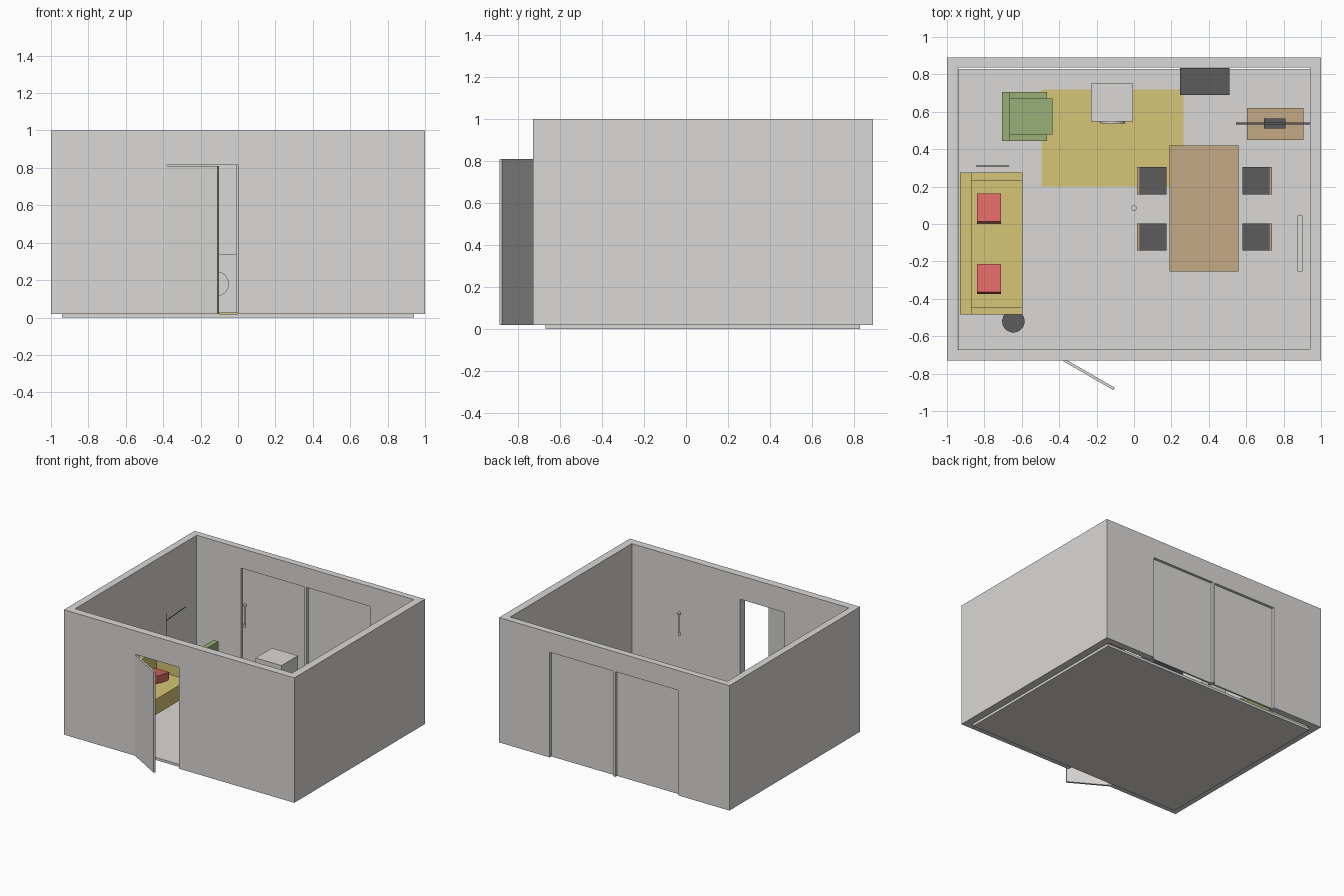
import bpy, math
from mathutils import Vector

default = bpy.data.objects.get("Cube")
if default:
    bpy.data.objects.remove(default, do_unlink=True)


def material(name, r, g, b):
    m = bpy.data.materials.new(name)
    m.use_nodes = True
    m.diffuse_color = (r, g, b, 1)
    m.node_tree.nodes["Principled BSDF"].inputs["Base Color"].default_value = (r, g, b, 1)
    return m


PALE = material("pale grey", .7, .69, .67)
YELLOW = material("mustard", .66, .56, .18)
GREEN = material("sage green", .32, .43, .19)
RED = material("coral red", .72, .14, .13)
WOOD = material("light wood", .56, .40, .24)
DARK = material("charcoal", .107, .107, .107)
FLOOR = .02


def finish(name, mat):
    ob = bpy.context.object
    ob.name = name
    if mat:
        ob.data.materials.append(mat)
    return ob


def box(name, mat, xs, ys, zs):
    """Box given by its extent along each axis."""
    bpy.ops.mesh.primitive_cube_add(size=1)
    ob = finish(name, mat)
    size = Vector([b - a for a, b in (xs, ys, zs)])
    for v in ob.data.vertices:
        v.co *= size
    ob.location = [(a + b) / 2 for a, b in (xs, ys, zs)]
    return ob


def rod(name, mat, start, end, radius, sides=24):
    """Cylinder between two points."""
    a, b = Vector(start), Vector(end)
    bpy.ops.mesh.primitive_cylinder_add(vertices=sides, radius=radius, depth=(b - a).length,
                                        location=(a + b) / 2)
    ob = finish(name, mat)
    ob.rotation_euler = (b - a).to_track_quat('Z', 'Y').to_euler()
    bpy.ops.object.shade_smooth_by_angle(angle=math.radians(40))
    return ob


def legs(name, mat, xs, ys, top, size):
    """Four square legs inside a rectangle."""
    for x in (xs[0], xs[1] - size):
        for y in (ys[0], ys[1] - size):
            box(name, mat, (x, x + size), (y, y + size), (FLOOR, top))


# Room shell with openings cut through the walls
box("floor", PALE, (-.94, .94), (-.67, .83), (0, FLOOR))
walls = box("walls", PALE, (-1, 1), (-.73, .89), (FLOOR, 1))


def cut(name, xs, ys, zs):
    cutter = box(name, None, xs, ys, zs)
    cutter.hide_render = True
    cutter.hide_viewport = True
    mod = walls.modifiers.new(name, 'BOOLEAN')
    mod.operation = 'DIFFERENCE'
    mod.solver = 'EXACT'
    mod.object = cutter


cut("room_cutter", (-.945, .94), (-.67, .838), (-.5, 1.5))
cut("door_cutter", (-.38, 0), (-.8, -.6), (-.1, .815))
for side, (a, b) in {"right": (.01, .56), "left": (-.56, -.01)}.items():
    cut(side + "_patio_cutter", (a, b), (.8, .95), (-.1, .845))
    box(side + "_patio_panel", PALE, (a, b), (.857, .87), (FLOOR, .845))

# Entrance door standing ajar
door = box("entrance_door", PALE, (0, .31), (-.015, 0), (FLOOR, .81))
for v in door.data.vertices:
    v.co.x += .155
door.location.x, door.location.y = -.375, -.727
door.rotation_euler.z = math.radians(-30)

# Rug
box("rug", YELLOW, (-.495, .265), (.2, .72), (FLOOR, .026))


def couch(name, mat, xs, ys, back, arm, front, base, seat, arm_top, back_top):
    """Upholstered seat facing +x."""
    box(name + "_seat", mat, (xs[0] + back, xs[1]), (ys[0] + arm, ys[1] - arm), (base, seat))
    box(name + "_back", mat, (xs[0], xs[0] + back), ys, (base, back_top))
    for y in (ys[0], ys[1] - arm):
        box(name + "_arm", mat, (xs[0] + back, front), (y, y + arm), (base, arm_top))
    legs(name + "_leg", DARK, (xs[0] + .02, front - .02), (ys[0] + .01, ys[1] - .01), base, .02)


couch("sofa", YELLOW, (-.93, -.595), (-.485, .275), .06, .042, -.595, .07, .19, .28, .35)
couch("armchair", GREEN, (-.705, -.435), (.445, .705), .04, .033, -.465, .04, .15, .21, .293)

# Tilted sofa cushions
for y in (-.295, .083):
    cushion = box("cushion", RED, (-.84, -.71), (y - .076, y + .076), (.2, .26))
    cushion.rotation_euler.x = math.radians(-10)

# Washing machine
box("washer_body", PALE, (-.23, -.005), (.547, .75), (FLOOR, .34))
rod("washer_door", PALE, (-.115, .547, .18), (-.115, .536, .18), .066, 32)

# Dark cabinet, bin and wall radiator
box("cabinet", DARK, (.245, .51), (.69, .835), (FLOOR, .34))
rod("bin", DARK, (-.645, -.52, FLOOR), (-.645, -.52, .16), .06, 32)
box("radiator", PALE, (.873, .9), (-.255, .045), (.06, .28))

# Side table with a television
box("media_table_top", WOOD, (.605, .905), (.45, .62), (.18, .2))
legs("media_table_leg", WOOD, (.605, .905), (.45, .62), .18, .02)
box("television_foot", DARK, (.695, .81), (.51, .565), (.2, .21))
box("television_neck", DARK, (.735, .77), (.532, .543), (.21, .25))
box("television_screen", DARK, (.545, .94), (.531, .544), (.24, .46))

# Dining table
box("dining_table_top", WOOD, (.19, .56), (-.255, .42), (.295, .32))
legs("dining_table_leg", WOOD, (.2, .55), (-.245, .41), .295, .025)

# Dining chairs, mirrored across the table
for centre, sign in ((.02, 1), (.735, -1)):
    for y in (-.07, .232):
        def span(a, b):
            return tuple(sorted((centre + sign * a, centre + sign * b)))
        ys = (y - .073, y + .073)
        box("chair_seat", DARK, span(.012, .155), ys, (.175, .2))
        box("chair_back", WOOD, span(-.004, .012), ys, (.2, .38))
        legs("chair_leg", WOOD, span(0, .15), ys, .175, .014)

# Floor lamp with a raised arm
rod("floor_lamp_foot", DARK, (-.84, .31, FLOOR), (-.84, .31, .03), .004, 12)
rod("floor_lamp_pole", DARK, (-.84, .31, FLOOR), (-.84, .31, .615), .003, 12)
rod("floor_lamp_arm", DARK, (-.84, .31, .56), (-.67, .31, .715), .003, 12)

# Pendant lamp
rod("pendant_cap", PALE, (0, .085, .985), (0, .085, 1), .015)
rod("pendant_cord", PALE, (0, .085, .84), (0, .085, .985), .003, 12)
rod("pendant_bulb", PALE, (0, .085, .82), (0, .085, .845), .009)
